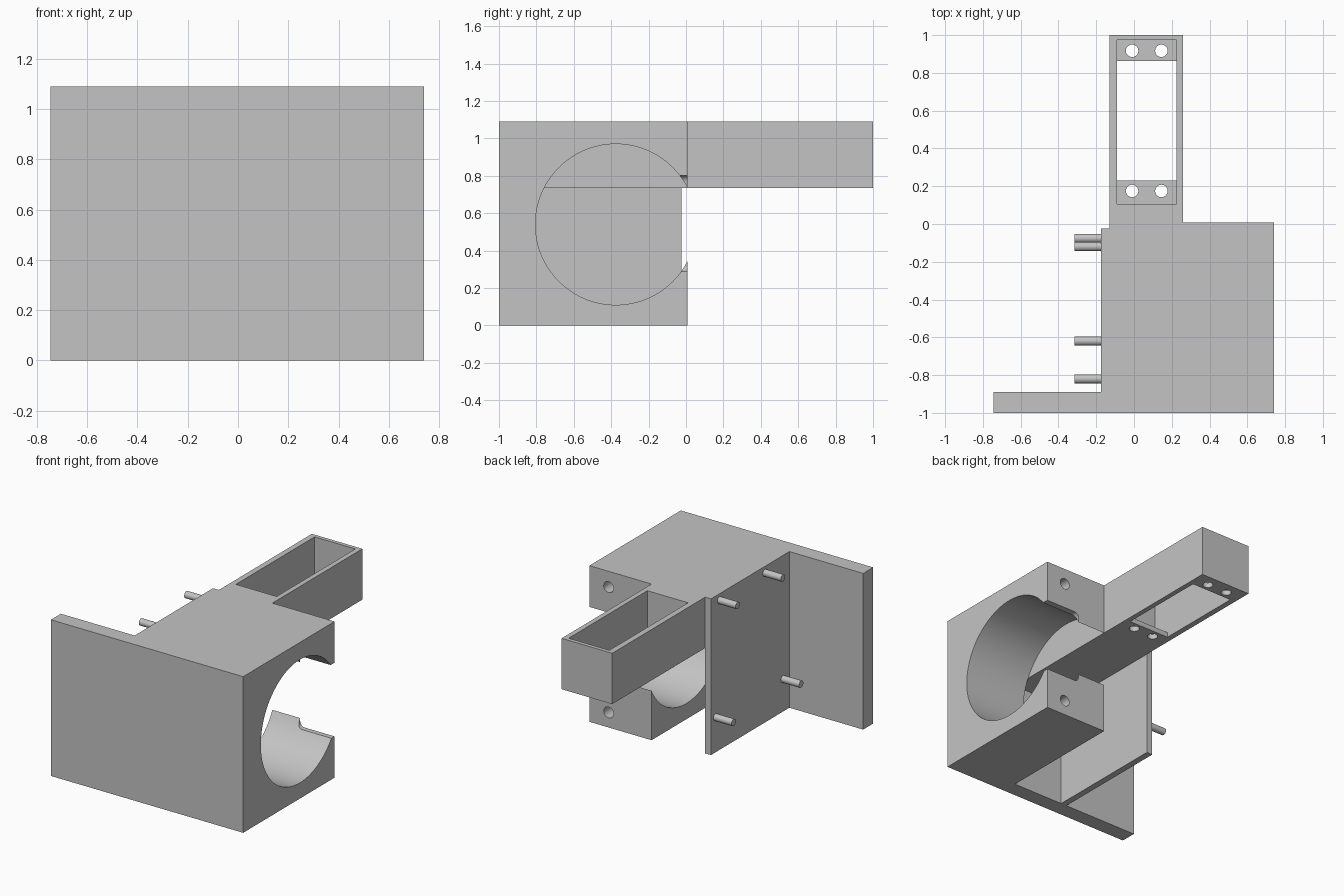
import bpy
import bmesh
from math import radians
from mathutils import Matrix, Vector

if "Cube" in bpy.data.objects:
    bpy.data.objects.remove(bpy.data.objects["Cube"], do_unlink=True)

grey = bpy.data.materials.new("plain_grey")
grey.use_nodes = True
colour = (0.55, 0.55, 0.55, 1)
grey.diffuse_color = colour
grey.node_tree.nodes["Principled BSDF"].inputs["Base Color"].default_value = colour

HEIGHT = 1.09
ARM_BOTTOM = 0.735
AXES = {"X": Matrix.Rotation(radians(90), 4, "Y"),
        "Y": Matrix.Rotation(radians(90), 4, "X"),
        "Z": Matrix()}


def finish(name, bm):
    mesh = bpy.data.meshes.new(name)
    bm.to_mesh(mesh)
    bm.free()
    mesh.materials.append(grey)
    obj = bpy.data.objects.new(name, mesh)
    bpy.context.collection.objects.link(obj)
    return obj


def box(name, x, y, z, round_edges=0):
    """Box from (min, max) ranges, optionally rounding edges that run along y."""
    bm = bmesh.new()
    size = Vector((x[1] - x[0], y[1] - y[0], z[1] - z[0]))
    centre = Vector((sum(x), sum(y), sum(z))) / 2
    bmesh.ops.create_cube(bm, size=1, matrix=Matrix.Translation(centre) @ Matrix.Diagonal((*size, 1)))
    if round_edges:
        along_y = [e for e in bm.edges
                   if abs((e.verts[0].co - e.verts[1].co).normalized().y) > 0.9]
        bmesh.ops.bevel(bm, geom=along_y, offset=round_edges, segments=6,
                        profile=0.5, affect="EDGES")
    return finish(name, bm)


def cylinder(name, centre, radius, length, axis, sides=32):
    bm = bmesh.new()
    bmesh.ops.create_cone(bm, cap_ends=True, segments=sides, radius1=radius, radius2=radius,
                          depth=length, matrix=Matrix.Translation(centre) @ AXES[axis])
    return finish(name, bm)


def select_only(obj):
    bpy.ops.object.select_all(action="DESELECT")
    obj.select_set(True)
    bpy.context.view_layer.objects.active = obj


def cut(target, cutters):
    select_only(target)
    for cutter in cutters:
        mod = target.modifiers.new("cut", "BOOLEAN")
        mod.operation = "DIFFERENCE"
        mod.solver = "EXACT"
        mod.object = cutter
        bpy.ops.object.modifier_apply(modifier=mod.name)
        bpy.data.objects.remove(cutter, do_unlink=True)


def smooth(obj):
    select_only(obj)
    bpy.ops.object.shade_smooth_by_angle(angle=radians(30))


# Full-width front plate and thin mounting wall
box("front_plate", (-0.745, 0.74), (-1, -0.89), (0, HEIGHT))
box("mounting_wall", (-0.175, -0.13), (-0.89, -0.025), (0, HEIGHT))

# Clamp block with a sideways bore, open at the back
block = box("clamp_block", (0.26, 0.74), (-0.89, 0.008), (0, HEIGHT))
cut(block, [
    cylinder("bore_cutter", (0.5, -0.375, 0.54), 0.43, 2, "X", 96),
    box("lip_recess_cutter", (0.475, 1), (-0.3, 0.2), (0.288, 0.802), 0.035),
    cylinder("upper_screw_cutter", (0.592, 0, 0.98), 0.038, 0.4, "Y"),
    cylinder("lower_screw_cutter", (0.592, 0, 0.105), 0.038, 0.4, "Y"),
])
smooth(block)

# Long arm with a pocket, a floor window and four screw holes
arm = box("arm", (-0.13, 0.26), (-0.89, 1), (ARM_BOTTOM, HEIGHT))
cutters = [
    box("pocket_cutter", (-0.09, 0.225), (0.105, 0.973), (ARM_BOTTOM + 0.035, 1.3)),
    box("window_cutter", (-0.09, 0.225), (0.23, 0.863), (0.5, 1)),
]
for x in (-0.01, 0.145):
    for y in (0.175, 0.917):
        cutters.append(cylinder("arm_screw_cutter", (x, y, ARM_BOTTOM), 0.033, 0.2, "Z"))
cut(arm, cutters)
smooth(arm)

# Pegs standing out from the mounting wall
pegs = {"upper_back": (-0.12, 1.045), "upper_front": (-0.62, 1.045),
        "lower_back": (-0.076, 0.245), "lower_front": (-0.82, 0.228)}
for place, (y, z) in pegs.items():
    smooth(cylinder("peg_" + place, (-0.24, y, z), 0.024, 0.15, "X"))
